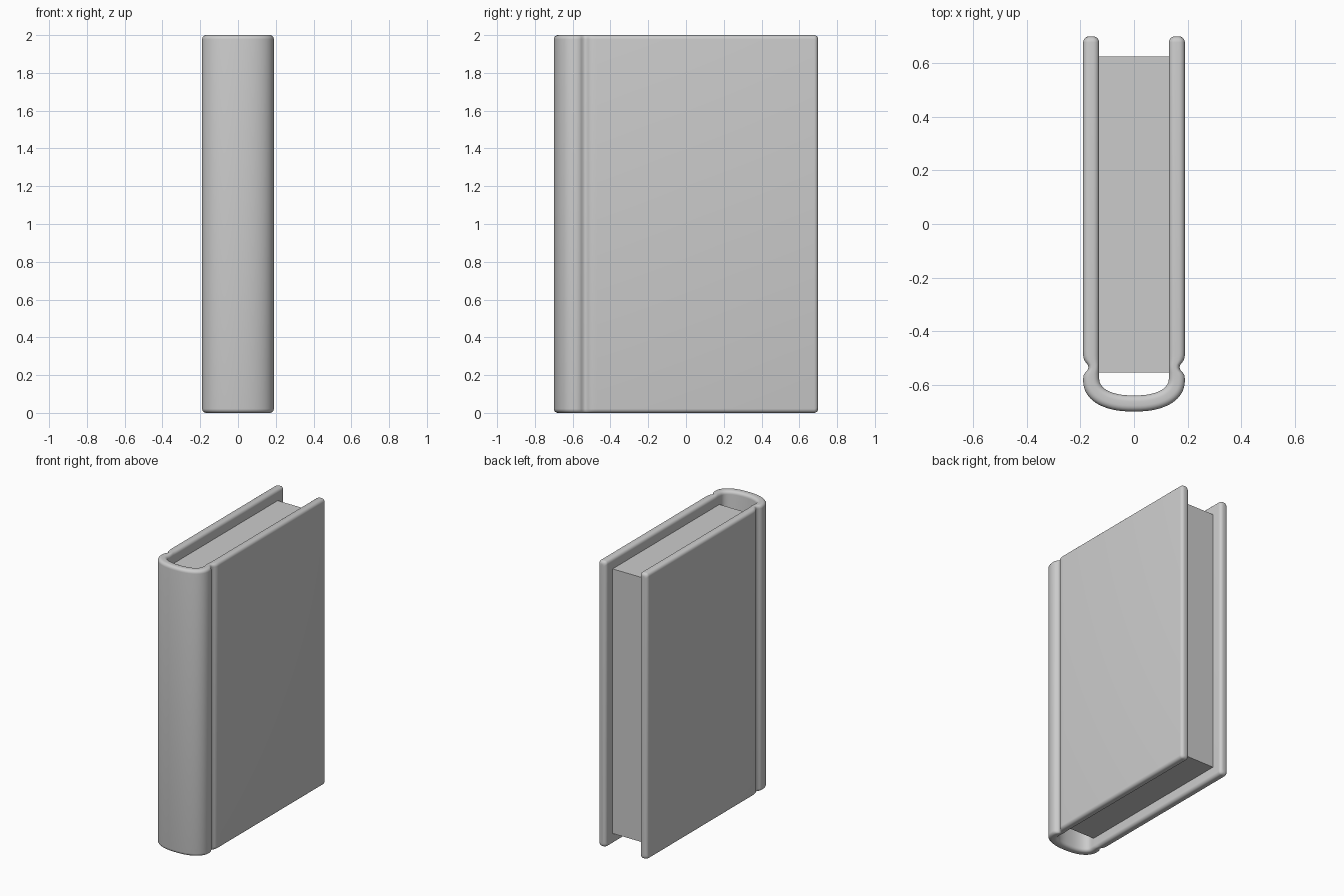
import bpy, bmesh, math

if "Cube" in bpy.data.objects:
    bpy.data.objects.remove(bpy.data.objects["Cube"])

R, HEIGHT = 0.022, 2.0


def superellipse(a, n=2.3):
    return math.copysign(abs(math.cos(a)) ** (2 / n), math.cos(a)), math.sin(a) ** (2 / n)


# Half of the plan outline, as (outer, inner, z inset) stations
half = []
for i in range(6):  # rounded fore edge of the board
    a = math.radians(90 - 18 * i)
    inset = R * (1 - math.cos(a))
    y = 0.70 - R * (1 - math.sin(a))
    half.append(((0.19 - inset, y), (0.13 + inset, y), inset))
groove = [(0.19, -0.47), (0.19, -0.49), (0.187, -0.505), (0.18, -0.517),
          (0.173, -0.525), (0.170, -0.535), (0.173, -0.545),
          (0.182, -0.555), (0.188, -0.564)]
for x, y in groove:  # hinge groove pinches only the outside
    half.append(((x, y), (0.13, y), 0))

# Spine arc, then mirror the half outline
spine = []
for i in range(33):
    c, s = superellipse(math.pi * i / 32)
    spine.append(((0.19 * c, -0.58 - 0.12 * s), (0.13 * c, -0.575 - 0.065 * s), 0))
mirrored = [((-o[0], o[1]), (-n[0], n[1]), d) for o, n, d in reversed(half)]
stations = half + spine + mirrored

# Cover: a rounded section swept along the stations
bm = bmesh.new()
rings = []
for outer, inner, inset in stations:
    mid = [(p + q) / 2 for p, q in zip(outer, inner)]
    vec = [(p - q) / 2 for p, q in zip(outer, inner)]
    ring = []
    for start, sx, sz in ((0, 1, 1), (90, -1, 1), (180, -1, -1), (270, 1, -1)):
        for k in range(6):
            a = math.radians(start + 18 * k)
            t = sx * (1 - R / 0.03) + R / 0.03 * math.cos(a)
            z = HEIGHT / 2 + sz * (HEIGHT / 2 - R - inset) + R * math.sin(a)
            ring.append(bm.verts.new((mid[0] + vec[0] * t, mid[1] + vec[1] * t, z)))
    rings.append(ring)
n = len(rings[0])
for r0, r1 in zip(rings, rings[1:]):
    for k in range(n):
        bm.faces.new((r0[k], r0[(k + 1) % n], r1[(k + 1) % n], r1[k]))
bm.faces.new(rings[0])
bm.faces.new(rings[-1])
bmesh.ops.recalc_face_normals(bm, faces=bm.faces)
mesh = bpy.data.meshes.new("cover")
bm.to_mesh(mesh)
bm.free()
cover = bpy.data.objects.new("cover", mesh)
bpy.context.collection.objects.link(cover)
bpy.context.view_layer.objects.active = cover
cover.select_set(True)
bpy.ops.object.shade_smooth_by_angle(angle=math.radians(40))

# Page block
bpy.ops.mesh.primitive_cube_add(size=1, location=(0, 0.035, HEIGHT / 2))
pages = bpy.context.object
pages.name = "pages"
pages.scale = (0.262, 1.18, 1.85)
bpy.ops.object.transform_apply(location=False, rotation=False, scale=True)
